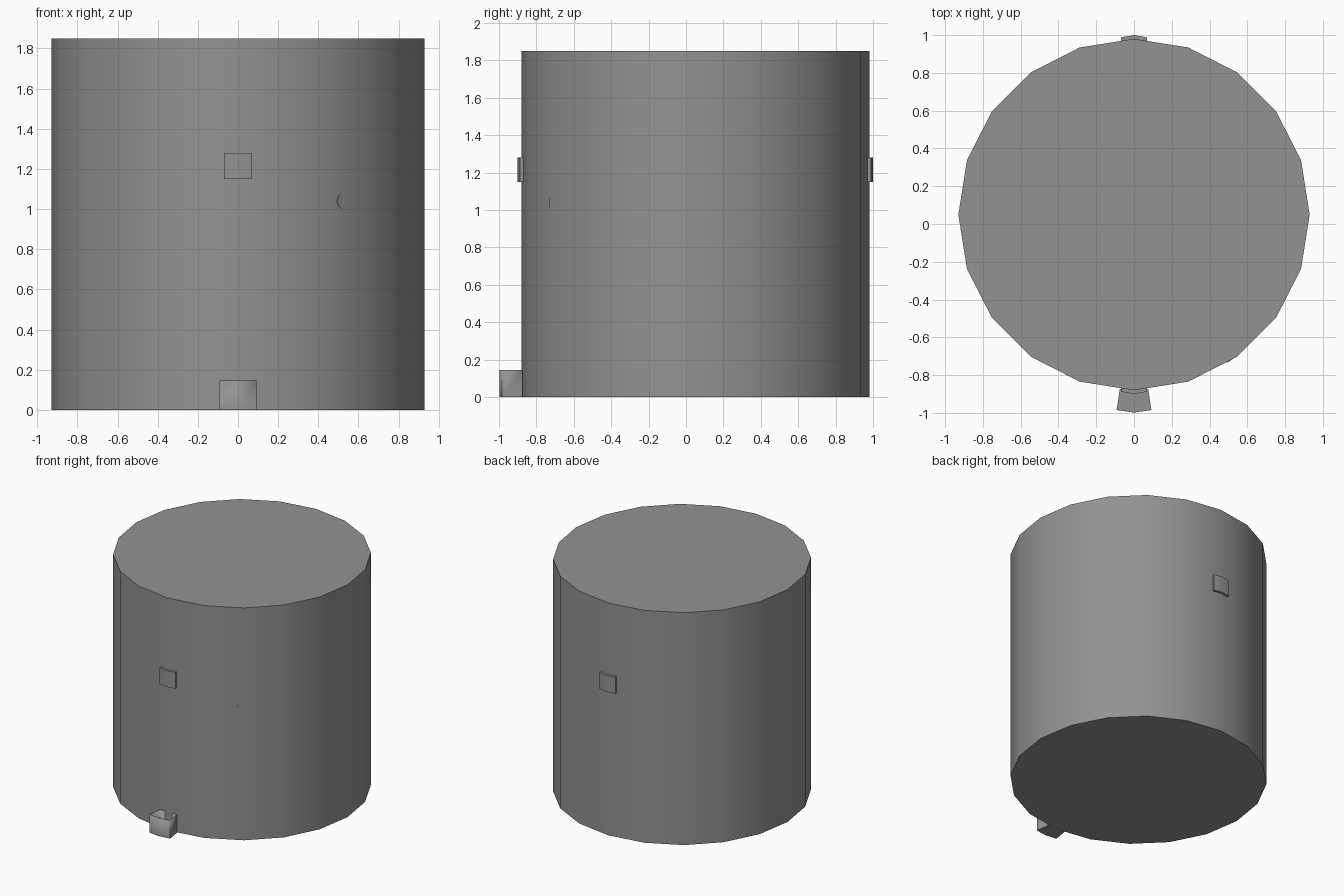
import bpy, bmesh, math
from mathutils import Matrix, Vector

if "Cube" in bpy.data.objects:
    bpy.data.objects.remove(bpy.data.objects["Cube"])

CY, R, H = 0.05, 0.93, 1.85  # drum centre, radius, height

dark = bpy.data.materials.new("dark_grey")
dark.diffuse_color = (0.29, 0.29, 0.29, 1)
dark.use_nodes = True
dark.node_tree.nodes["Principled BSDF"].inputs["Base Color"].default_value = dark.diffuse_color


def finish(bm, name, angle=30):
    me = bpy.data.meshes.new(name)
    bm.to_mesh(me)
    bm.free()
    me.materials.append(dark)
    ob = bpy.data.objects.new(name, me)
    bpy.context.collection.objects.link(ob)
    bpy.ops.object.select_all(action='DESELECT')
    ob.select_set(True)
    bpy.context.view_layer.objects.active = ob
    bpy.ops.object.shade_smooth_by_angle(angle=math.radians(angle))
    return ob


def prism(name, outline, z0, z1, lid=True):
    """Upright prism over an outline; lid=False leaves the top open."""
    bm = bmesh.new()
    low = [bm.verts.new((x, y, z0)) for x, y in outline]
    top = [bm.verts.new((x, y, z1)) for x, y in outline]
    n = len(outline)
    bm.faces.new(low)
    if lid:
        bm.faces.new(top)
    for i in range(n):
        j = (i + 1) % n
        bm.faces.new((low[i], low[j], top[j], top[i]))
    bmesh.ops.recalc_face_normals(bm, faces=bm.faces)
    return finish(bm, name)


# Drum body, 20 sides
ring = [(R * math.cos(math.tau * i / 20), CY + R * math.sin(math.tau * i / 20))
        for i in range(20)]
prism("drum_body", ring, 0, H)

# Slightly bent plates on the front and back
for name, s in (("front_plate", -1), ("back_plate", 1)):
    plate = [(-0.07, CY + s * 0.938), (0, CY + s * 0.95), (0.07, CY + s * 0.938),
             (0.066, CY + s * 0.905), (-0.066, CY + s * 0.905)]
    prism(name, plate, 1.15, 1.28)

# Open-topped tray at the foot, thin walls
tray = prism("foot_tray", [(-0.075, -0.873), (-0.092, -0.985), (0, -0.998),
                           (0.092, -0.985), (0.075, -0.873)], 0, 0.145, lid=False)
mod = tray.modifiers.new("thickness", 'SOLIDIFY')
mod.thickness = 0.003

# Nearly flush round button on the front right
a = math.radians(-55.2)
out = Vector((math.cos(a), math.sin(a), 0))
bm = bmesh.new()
bmesh.ops.create_cone(bm, cap_ends=True, segments=16, radius1=0.04, radius2=0.04, depth=0.03)
rot = out.to_track_quat('Z', 'Y').to_matrix().to_4x4()
centre = Vector((0, CY, 1.04)) + out * 0.911
bmesh.ops.transform(bm, matrix=Matrix.Translation(centre) @ rot, verts=bm.verts)
finish(bm, "side_button")
